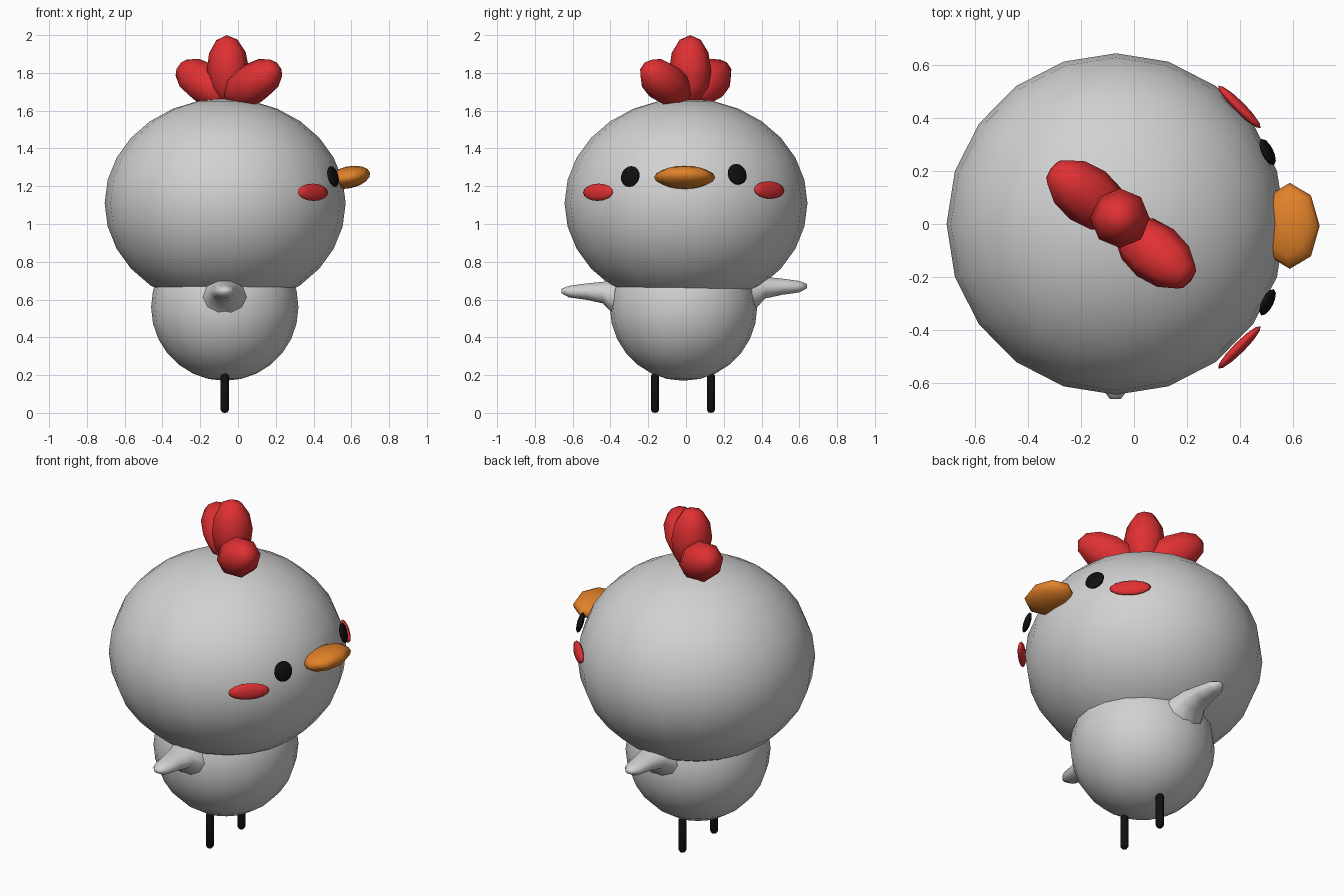
import bpy, bmesh, math
from mathutils import Matrix, Vector, Euler

if "Cube" in bpy.data.objects:
    bpy.data.objects.remove(bpy.data.objects["Cube"])


def material(name, rgb):
    m = bpy.data.materials.new(name)
    m.diffuse_color = (*rgb, 1)
    m.use_nodes = True
    m.node_tree.nodes["Principled BSDF"].inputs["Base Color"].default_value = m.diffuse_color
    return m


WHITE = material("pale_grey", (0.64, 0.64, 0.64))
RED = material("red", (0.75, 0.03, 0.033))
ORANGE = material("orange", (0.75, 0.22, 0.022))
BLACK = material("black", (0.005, 0.005, 0.005))


def finish(name, bm, mat):
    bmesh.ops.recalc_face_normals(bm, faces=bm.faces[:])
    for f in bm.faces:
        f.smooth = True
    me = bpy.data.meshes.new(name)
    bm.to_mesh(me)
    bm.free()
    me.materials.append(mat)
    ob = bpy.data.objects.new(name, me)
    bpy.context.collection.objects.link(ob)
    return ob


def ellipsoid(name, loc, radii, mat, segs, rings, rot=None):
    """UV sphere scaled to radii, turned by a 3x3 matrix, then placed."""
    rot = rot or Matrix.Identity(3)
    bm = bmesh.new()
    m = Matrix.Translation(loc) @ rot.to_4x4() @ Matrix.Diagonal((*radii, 1))
    bmesh.ops.create_uvsphere(bm, u_segments=segs, v_segments=rings, radius=1, matrix=m)
    return finish(name, bm, mat)


def facing(yaw, pitch):
    """Local x points outward along yaw, tipped up by pitch (degrees)."""
    return Euler((0, -math.radians(pitch), math.radians(yaw))).to_matrix()


def loft(name, rings, mat, segs=10):
    """Tube along y through elliptical rings (y, z, rx, rz)."""
    bm = bmesh.new()
    loops = []
    for y, z, rx, rz in rings:
        angles = [2 * math.pi * i / segs for i in range(segs)]
        loops.append([bm.verts.new((-0.07 + rx * math.cos(a), y, z + rz * math.sin(a)))
                      for a in angles])
    for a, b in zip(loops, loops[1:]):
        for i in range(segs):
            j = (i + 1) % segs
            bm.faces.new((a[i], a[j], b[j], b[i]))
    bm.faces.new(loops[0])
    bm.faces.new(loops[-1])
    return finish(name, bm, mat)


# Head and body
ellipsoid("head", (-0.068, 0, 1.11), (0.638, 0.643, 0.555), WHITE, 20, 14)
ellipsoid("body", (-0.07, -0.013, 0.56), (0.39, 0.39, 0.39), WHITE, 20, 14)

# Wings flaring out of the body, legs, eyes and cheeks on both sides
WING = [(0.30, 0.57, 0.15, 0.15), (0.37, 0.625, 0.115, 0.10), (0.43, 0.65, 0.085, 0.06),
        (0.52, 0.655, 0.065, 0.045), (0.61, 0.655, 0.05, 0.032), (0.65, 0.658, 0.02, 0.012)]
for s, side in ((-1, "right"), (1, "left")):
    tilt = 0.013 * s
    loft("wing_" + side, [(-0.01 + s * y, z + tilt, rx, rz) for y, z, rx, rz in WING], WHITE)

    # Leg: capsule-like rod turned from a short profile
    bm = bmesh.new()
    profile = [(0, 0), (0.014, 0.003), (0.022, 0.016), (0.022, 0.195), (0.014, 0.208), (0, 0.211)]
    vs = [bm.verts.new((r, 0, z)) for r, z in profile]
    es = [bm.edges.new(p) for p in zip(vs, vs[1:])]
    bmesh.ops.spin(bm, geom=vs + es, cent=(0, 0, 0), axis=(0, 0, 1),
                   angle=2 * math.pi, steps=12, use_merge=False)
    bmesh.ops.remove_doubles(bm, verts=bm.verts[:], dist=0.0005)
    bmesh.ops.translate(bm, verts=bm.verts[:], vec=(-0.07, -0.016 + s * 0.148, 0))
    finish("leg_" + side, bm, BLACK)

    ellipsoid("eye_" + side, (0.503, -0.012 + s * 0.283, 1.257 + 0.006 * s),
              (0.018, 0.055, 0.057), BLACK, 12, 8, facing(26 * s, 14))
    ellipsoid("cheek_" + side, (0.397, -0.012 + s * 0.453, 1.174 + 0.006 * s),
              (0.021, 0.113, 0.046), RED, 12, 8, facing(45 * s, 6))

# Beak
ellipsoid("beak", (0.587, -0.007, 1.247), (0.115, 0.162, 0.058), ORANGE, 8, 8, facing(0, 12))

# Comb of three lobes, long axis along the given direction
for name, loc, d, r, l in (
        ("comb_middle", (-0.053, 0.022, 1.815), (-0.04, 0.0, 1), 0.112, 0.185),
        ("comb_back", (-0.175, 0.108, 1.745), (-0.7, 0.52, 0.45), 0.112, 0.19),
        ("comb_front", (0.08, -0.108, 1.745), (0.7, -0.55, 0.45), 0.112, 0.19)):
    q = Vector(d).to_track_quat('Z', 'Y').to_matrix()
    ellipsoid(name, loc, (r, r, l), RED, 8, 6, q)
